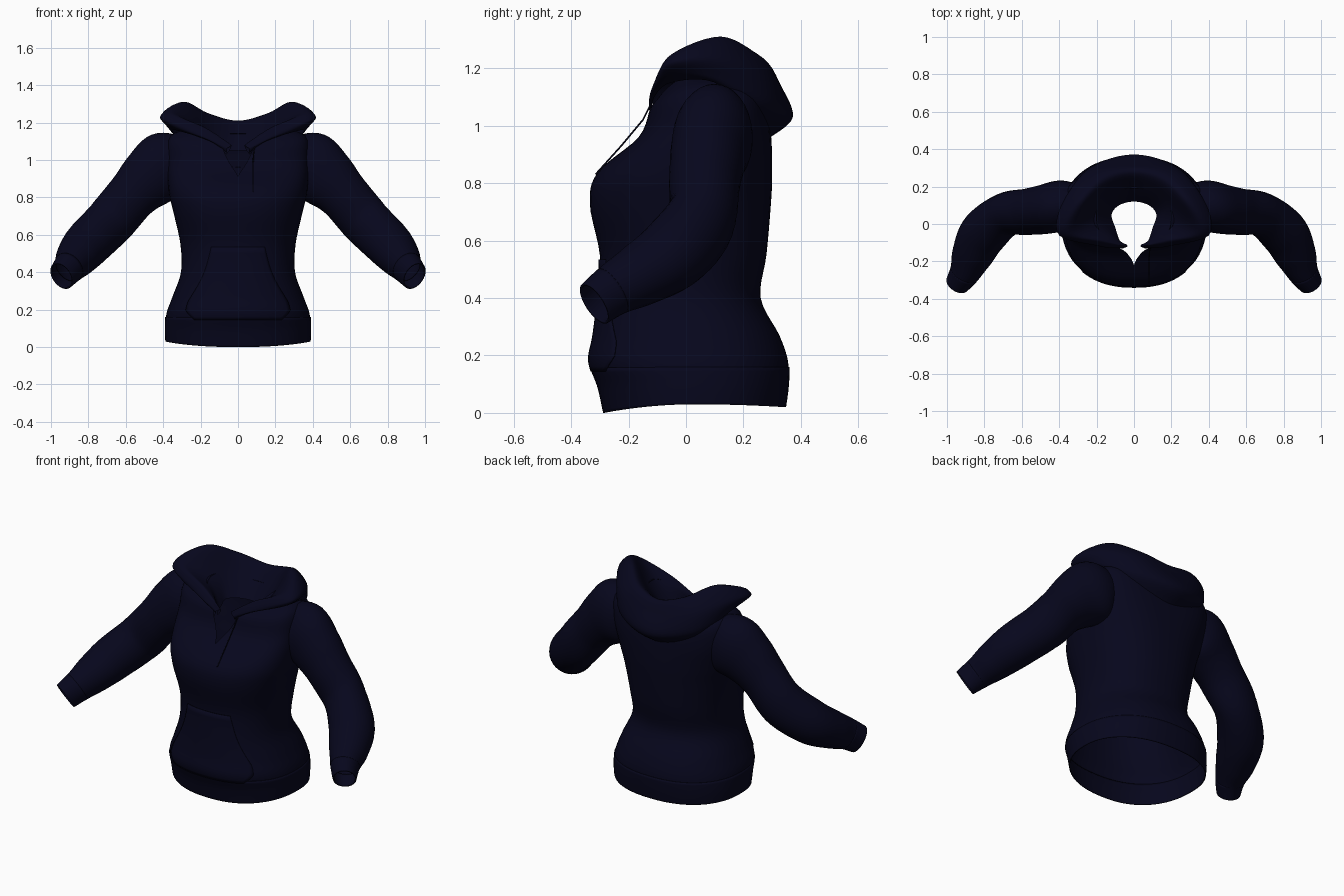
import bpy, bmesh, math
from mathutils import Vector

if "Cube" in bpy.data.objects:
    bpy.data.objects.remove(bpy.data.objects["Cube"])


def material(name, rgb):
    m = bpy.data.materials.new(name)
    m.use_nodes = True
    m.diffuse_color = (*rgb, 1)
    bsdf = m.node_tree.nodes["Principled BSDF"]
    bsdf.inputs["Base Color"].default_value = (*rgb, 1)
    bsdf.inputs["Roughness"].default_value = 0.9
    return m


navy = material("navy fabric", (0.002, 0.002, 0.012))
dark = material("dark cord", (0.002, 0.002, 0.008))


def smooth_at(rows, t):
    """Smoothly interpolate a list of equal-length tuples at index t."""
    i = min(int(t), len(rows) - 2)
    f = t - i
    a, b, c, d = (rows[max(0, min(len(rows) - 1, i + k))] for k in (-1, 0, 1, 2))
    return [q + f / 2 * (r - p + f * (2*p - 5*q + 4*r - s + f * (3*(q - r) + s - p)))
            for p, q, r, s in zip(a, b, c, d)]


def samples(start, end, count):
    return [start + (end - start) * k / count for k in range(count + 1)]


def grid_object(name, rows, closed=True, thick=0):
    """Skin rows of points into a sheet or tube."""
    bm = bmesh.new()
    verts = [[bm.verts.new(p) for p in row] for row in rows]
    n = len(rows[0])
    for lo, hi in zip(verts, verts[1:]):
        for j in range(n if closed else n - 1):
            k = (j + 1) % n
            bm.faces.new((lo[j], lo[k], hi[k], hi[j]))
    bmesh.ops.remove_doubles(bm, verts=bm.verts, dist=.0005)
    bmesh.ops.recalc_face_normals(bm, faces=bm.faces)
    mesh = bpy.data.meshes.new(name)
    bm.to_mesh(mesh)
    bm.free()
    mesh.materials.append(navy)
    obj = bpy.data.objects.new(name, mesh)
    bpy.context.collection.objects.link(obj)
    if thick:
        mod = obj.modifiers.new("Thickness", "SOLIDIFY")
        mod.thickness = thick
        mod.offset = 0
    for o in bpy.context.selected_objects:
        o.select_set(False)
    obj.select_set(True)
    bpy.context.view_layer.objects.active = obj
    bpy.ops.object.shade_smooth_by_angle(angle=math.radians(50))


# Torso stations: half width, front y, back y, front z, side z, back z, roundness
torso = [
    (.385, -.285, .345, .0, .03, .02, .88),
    (.388, -.305, .355, .09, .1, .1, .88),
    (.382, -.335, .355, .18, .18, .18, .88),
    (.35, -.32, .325, .27, .27, .27, .88),
    (.305, -.305, .26, .4, .4, .4, .88),
    (.308, -.3, .28, .55, .55, .55, .86),
    (.345, -.335, .295, .73, .72, .72, .84),
    (.37, -.305, .3, .84, .83, .83, .8),
    (.38, -.165, .295, .96, 1.0, .98, .7),
    (.36, -.125, .27, 1.06, 1.13, 1.1, .7),
    (.2, -.11, .19, 1.08, 1.18, 1.14, .8),
]


def torso_point(t, angle, out=0):
    """Point on the body; angle 0 is the front centre, positive to +x."""
    w, yf, yb, zf, zs, zb, e = smooth_at(torso, t)
    s, c = (math.copysign(abs(v) ** e, v) for v in (math.sin(angle), math.cos(angle)))
    mid, depth = (yf + yb) / 2, (yb - yf) / 2
    z = zs + c * c * ((zf if c > 0 else zb) - zs)
    return Vector(((w + out) * s, mid - (depth + out) * c, z))


# Body with an open V-neck slit down the front
body = []
for t in samples(0, 10, 50):
    gap = max(0, .09 * (t - 7.7))
    body.append([torso_point(t, a) for a in samples(gap, 2 * math.pi - gap, 64)])
grid_object("torso", body, closed=False)

# Ribbed hem band around the bottom
turn = samples(0, 2 * math.pi, 64)[:-1]
grid_object("hem_band", [[torso_point(t, a, .001) for a in turn]
                         for t in samples(0, 1.75, 10)], thick=.005)

# Front pouch pocket with slanted hand openings
pocket = []
for t in samples(1.6, 4.9, 16):
    f = (t - 1.6) / 3.3
    half = .78 - .36 * max(0, f - .35) / .65
    half *= min(1, .75 + f * 1.5)
    pocket.append([torso_point(t, a, .004) for a in samples(-half, half, 20)])
grid_object("front_pocket", pocket, closed=False, thick=.004)

# Sleeve stations: centre x, y, z, then upright and sideways radii
arm = [
    (.28, .1, 1.01, .13, .1),
    (.38, .098, .97, .185, .135),
    (.48, .078, .895, .163, .132),
    (.57, .065, .805, .137, .124),
    (.685, .05, .67, .135, .118),
    (.8, -.045, .555, .128, .128),
    (.862, -.16, .48, .11, .112),
    (.9, -.25, .43, .092, .085),
    (.943, -.318, .38, .082, .066),
]


def sleeve_ring(t, side, grow=0):
    x, y, z, up_r, side_r = smooth_at(arm, t)
    ahead = Vector(smooth_at(arm, min(8, t + .1))[:3])
    behind = Vector(smooth_at(arm, max(0, t - .1))[:3])
    along = (ahead - behind).normalized()
    across = along.cross(Vector((0, 0, 1))).normalized()
    up = across.cross(along)
    ring = []
    for a in turn[::2]:
        p = Vector((x, y, z)) + up * math.cos(a) * (up_r + grow)
        p += across * math.sin(a) * (side_r + grow)
        ring.append((p.x * side, p.y, p.z))
    return ring


for label, side in (("left", 1), ("right", -1)):
    grid_object(label + "_sleeve", [sleeve_ring(t, side) for t in samples(.3, 7.4, 44)])
    cuff = [sleeve_ring(t, side, -.004) for t in samples(7.1, 8, 8)]
    grid_object(label + "_cuff", cuff, thick=.008)

# Hood lying open: half curves from front centre to back centre,
# ordered from the outer seam over the rim and down into the neck
hood = [
    [(.06, -.12, 1.04), (.15, -.11, 1.1), (.3, -.05, 1.15), (.35, .1, 1.15), (.24, .25, 1.03), (0, .295, .96)],
    [(.06, -.13, 1.06), (.18, -.12, 1.12), (.36, -.06, 1.18), (.37, .1, 1.17), (.25, .29, 1.08), (0, .372, 1.03)],
    [(.045, -.125, 1.07), (.18, -.11, 1.15), (.4, -.06, 1.22), (.38, .11, 1.24), (.23, .28, 1.19), (0, .33, 1.14)],
    [(.035, -.12, 1.08), (.17, -.09, 1.17), (.34, -.04, 1.25), (.28, .12, 1.31), (.16, .24, 1.25), (0, .28, 1.21)],
    [(.04, -.11, 1.06), (.1, -.08, 1.11), (.2, 0, 1.16), (.19, .1, 1.18), (.11, .17, 1.16), (0, .2, 1.14)],
    [(.06, -.11, 1.03), (.08, -.08, 1.04), (.1, -.02, 1.04), (.12, .05, 1.05), (.08, .1, 1.05), (0, .12, 1.05)],
]
whole = [line + [(-x, y, z) for x, y, z in line[-2::-1]] for line in hood]
along_rim = samples(0, 10, 60)
curves = [[smooth_at(line, t) for t in along_rim] for line in whole]
rows = []
for t in samples(0, 5, 30):
    rows.append([smooth_at([c[j] for c in curves], t) for j in range(len(along_rim))])
grid_object("hood", rows, closed=False)

# Drawstring hanging from the hood
curve = bpy.data.curves.new("drawstring", "CURVE")
curve.dimensions = "3D"
curve.bevel_depth = .003
path = [(.09, -.12, 1.08), (.082, -.15, 1.02), (.08, -.225, .93), (.08, -.315, .83)]
spline = curve.splines.new("POLY")
spline.points.add(len(path) - 1)
for point, co in zip(spline.points, path):
    point.co = (*co, 1)
curve.materials.append(dark)
bpy.context.collection.objects.link(bpy.data.objects.new("drawstring", curve))
